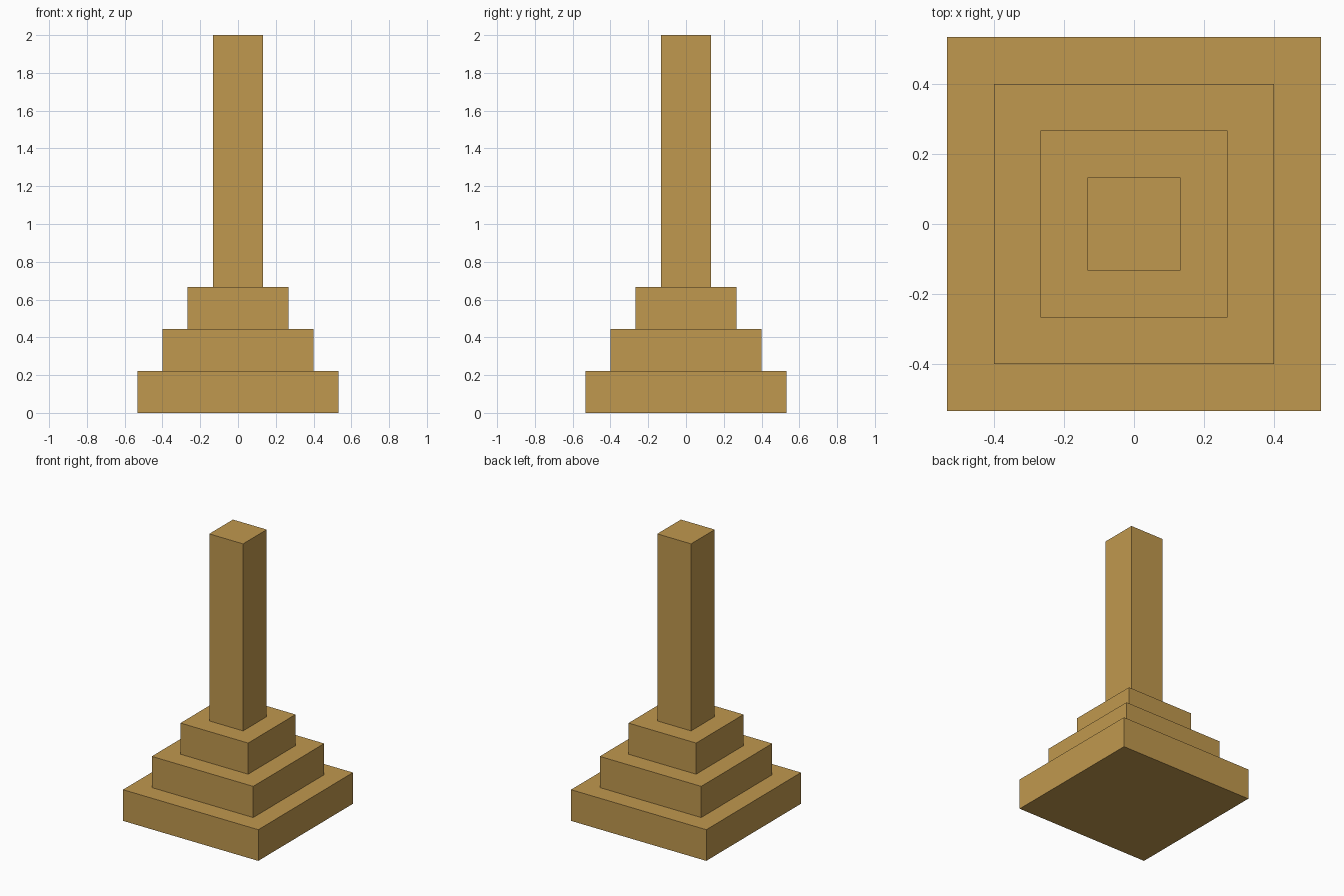
import bpy
import bmesh
from mathutils import Matrix, Vector

default_cube = bpy.data.objects.get("Cube")
if default_cube:
    bpy.data.objects.remove(default_cube, do_unlink=True)

# Single flat material
COLOUR = (0.53, 0.315, 0.077, 1.0)
ochre = bpy.data.materials.new("ochre_stone")
ochre.use_nodes = True
ochre.diffuse_color = COLOUR
shader = next(n for n in ochre.node_tree.nodes if n.type == "BSDF_PRINCIPLED")
shader.inputs["Base Color"].default_value = COLOUR
shader.inputs["Roughness"].default_value = 0.8


def square_block(name, width, bottom, top):
    """Square block centred on the vertical axis."""
    height = top - bottom
    bm = bmesh.new()
    bmesh.ops.create_cube(bm, size=1, matrix=Matrix.Diagonal((width, width, height, 1)))
    mesh = bpy.data.meshes.new(name)
    bm.to_mesh(mesh)
    bm.free()
    mesh.materials.append(ochre)
    block = bpy.data.objects.new(name, mesh)
    block.location = Vector((0, 0, bottom + height / 2))
    bpy.context.collection.objects.link(block)


# Three stepped tiers, each one step narrower on every side
STEP = 2 / 15
TIER_HEIGHT = 2 / 9
tiers = ["lower_tier", "middle_tier", "upper_tier"]
for i, name in enumerate(tiers):
    square_block(name, 2 * STEP * (4 - i), i * TIER_HEIGHT, (i + 1) * TIER_HEIGHT)

# Tall square pillar on top
square_block("pillar", 2 * STEP, len(tiers) * TIER_HEIGHT, 2)
